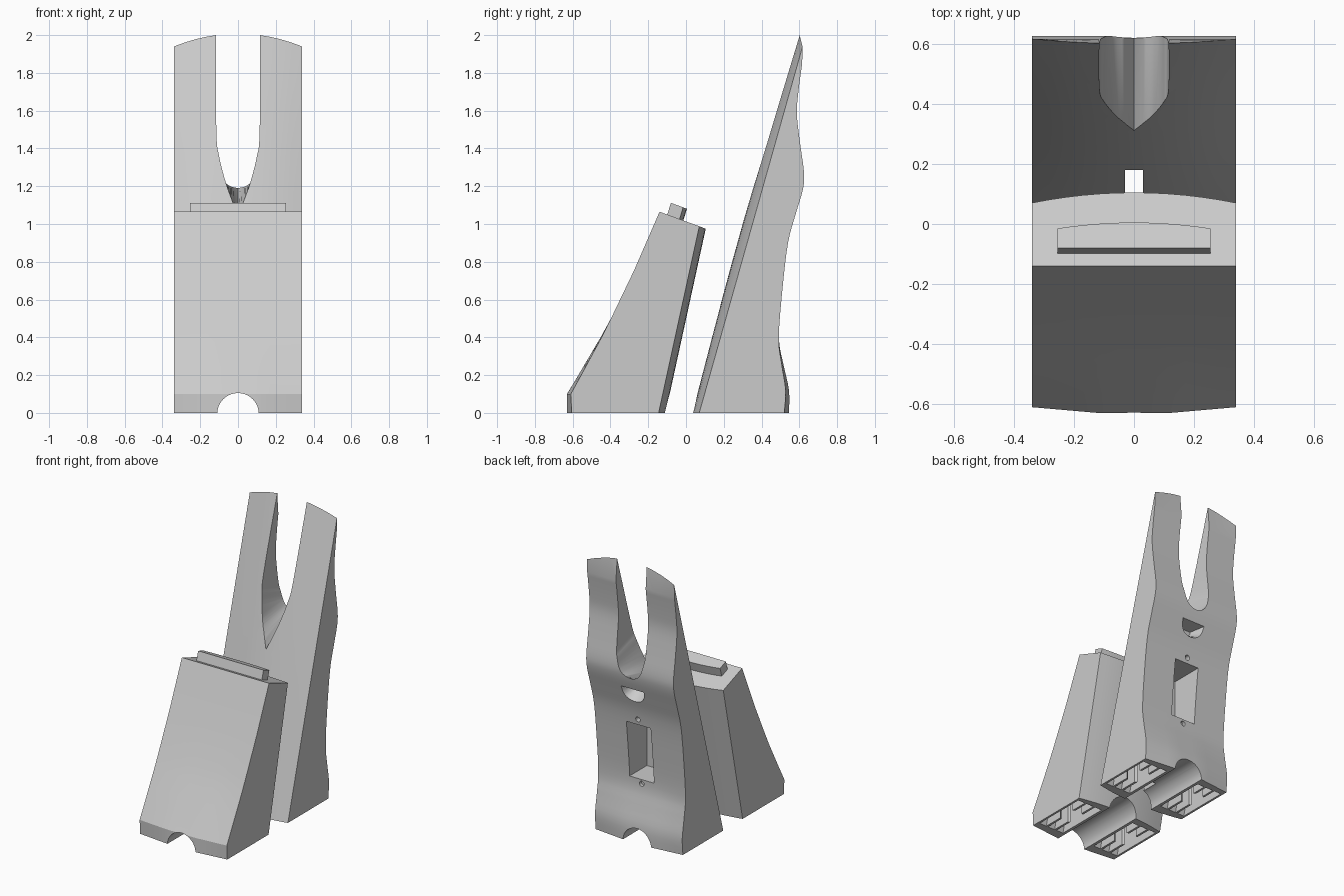
import bpy, bmesh, math
from mathutils import Matrix

cube = bpy.data.objects.get("Cube")
if cube:
    bpy.data.objects.remove(cube, do_unlink=True)

grey = bpy.data.materials.new("light_grey")
grey.use_nodes = True
COLOUR = (0.6, 0.6, 0.6, 1)
grey.diffuse_color = COLOUR
grey.node_tree.nodes["Principled BSDF"].inputs["Base Color"].default_value = COLOUR

HALF = 0.34
STATIONS = [HALF * s for s in (-1, -.83, -.66, -.5, -.324, -.16, 0, .16, .324, .5, .66, .83, 1)]


def finish(name, bm):
    bmesh.ops.recalc_face_normals(bm, faces=bm.faces)
    mesh = bpy.data.meshes.new(name)
    bm.to_mesh(mesh)
    bm.free()
    mesh.materials.append(grey)
    ob = bpy.data.objects.new(name, mesh)
    bpy.context.collection.objects.link(ob)
    return ob


def loft(name, rings):
    """Skin closed rings of points and cap both ends."""
    bm = bmesh.new()
    rows = [[bm.verts.new(p) for p in ring] for ring in rings]
    n = len(rows[0])
    for a, b in zip(rows, rows[1:]):
        for i in range(n):
            j = (i + 1) % n
            bm.faces.new((a[i], a[j], b[j], b[i]))
    bm.faces.new(rows[0])
    bm.faces.new(rows[-1])
    return finish(name, bm)


def box(name, x0, x1, y0, y1, z0, z1):
    ring = [(y0, z0), (y1, z0), (y1, z1), (y0, z1)]
    return loft(name, [[(x, y, z) for y, z in ring] for x in (x0, x1)])


def rod(name, centre, radius, depth, along_y=False, sides=40):
    bm = bmesh.new()
    turn = Matrix.Rotation(math.pi / 2 if along_y else 0, 4, 'X')
    bmesh.ops.create_cone(bm, cap_ends=True, segments=sides, radius1=radius, radius2=radius,
                          depth=depth, matrix=Matrix.Translation(centre) @ turn)
    return finish(name, bm)


def cut(target, cutters):
    for c in cutters:
        mod = target.modifiers.new("cut", 'BOOLEAN')
        mod.operation, mod.solver, mod.object = 'DIFFERENCE', 'EXACT', c
        c.hide_render = True
        bpy.context.view_layer.objects.active = target
        bpy.ops.object.modifier_apply(modifier=mod.name)
        bpy.data.objects.remove(c, do_unlink=True)


def smooth(ob):
    bpy.ops.object.select_all(action='DESELECT')
    ob.select_set(True)
    bpy.context.view_layer.objects.active = ob
    bpy.ops.object.shade_smooth_by_angle(angle=math.radians(30))


def curve(points, steps=4):
    """Smooth curve through the points."""
    pts = [points[0]] + points + [points[-1]]
    out = []
    for a, b, c, d in zip(pts, pts[1:], pts[2:], pts[3:]):
        for k in range(steps):
            t = k / steps
            out.append(tuple(q + t / 2 * (r - p + t * (2 * p - 5 * q + 4 * r - s + t * (3 * (q - r) + s - p)))
                             for p, q, r, s in zip(a, b, c, d)))
    return out + [points[-1]]


def foot_taper(x, z, reach):
    """Corners of the foot sweep inward away from a flat middle."""
    return 0.025 * max(0, (abs(x) - 0.11) / 0.23) * max(0, 1 - z / reach)


def underside(profile):
    """Ribbed hollows and round pockets on both sides of the cable tunnel."""
    mid = (profile[0][0] + profile[1][0]) / 2
    made = []
    for side in (1, -1):
        for x in (0.13, 0.2, 0.27):
            made.append(loft("hollow_cutter", [[(side * s, y, z) for y, z in profile]
                                               for s in (x, x + 0.055)]))
        made.append(rod("pocket_cutter", (side * 0.228, mid + 0.02, 0.1), 0.075, 0.3))
    return made


def tunnel():
    return rod("tunnel_cutter", (0, 0, -0.005), 0.11, 3, along_y=True)


# Tall forked rear stand
def stand_front(x, z):
    bulge = 0.036 + 0.016 * math.sin(math.pi * z / 2)
    return 0.07 + 0.282 * z - bulge * (1 - (x / HALF) ** 2)


stand_back = curve([(.545, 0), (.545, .12), (.515, .26), (.492, .4), (.51, .65), (.54, .9),
                    (.58, 1.05), (.618, 1.18), (.625, 1.27), (.605, 1.42), (.587, 1.58),
                    (.595, 1.7), (.615, 1.85)])


def stand_ring(x):
    tip = 2 - 0.068 * ((x / HALF) ** 2 - 0.114)
    front = [(x, stand_front(x, tip * k / 10), tip * k / 10) for k in range(11)]
    back = [(x, y - foot_taper(x, z, 0.4), z) for y, z in stand_back]
    return front + back[::-1]


stand = loft("rear_stand", [stand_ring(x) for x in STATIONS])


# Fork slot: rounded at the back, pointed at the front
def slot_ring(y, half):
    right = curve(half, 5)
    left = [(-x, z) for x, z in right[:0:-1]]
    return [(x, y, z) for x, z in right + left]


slot_back = [(0, 1.19), (.04, 1.2), (.075, 1.23), (.1, 1.3), (.115, 1.45), (.115, 2.2)]
slot_front = [(0, 1.04), (.034, 1.13), (.064, 1.22), (.1, 1.38), (.115, 1.55), (.115, 2.2)]
slot = loft("slot_cutter", [slot_ring(0.2, slot_front), slot_ring(0.33, slot_front),
                            slot_ring(0.62, slot_back), slot_ring(0.8, slot_back)])


# Finger scoop: flat top edge and round lower lip
def scoop_ring(y, width, top, bottom):
    arc = [math.pi * k / 12 for k in range(13)]
    return [(width * math.cos(a), y, top - (top - bottom) * math.sin(a) ** 0.7) for a in arc]


scoop = loft("scoop_cutter", [scoop_ring(0.49, 0.06, 1.1, 1.06), scoop_ring(0.64, 0.1, 1.11, 0.96)])

cut(stand, [slot, scoop, tunnel(),
            box("window_cutter", -.095, .095, .3, .7, .43, .83),
            box("passage_cutter", -.03, .03, .16, .4, .45, .56),
            box("groove_cutter", -.03, .03, -.1, .18, -.1, .56)]
    + [rod("screw_hole_cutter", (0, .55, z), .018, .16, True, 16) for z in (.87, .4)]
    + underside([(.1, -.05), (.49, -.05), (.45, .22), (.165, .22)]))
smooth(stand)

# Front wedge block
wedge_front = [(-.63, 0), (-.63, .1), (-.57, .2), (-.511, .3), (-.452, .4), (-.397, .5),
               (-.277, .75), (-.14, 1.065)]


def wedge_ring(x):
    front = [(x, y + foot_taper(x, z, 0.5), z) for y, z in wedge_front]
    foot = -0.145 + 0.037 * (1 - (x / HALF) ** 2)
    # Where the leaning back meets the sloping top
    top = (1.065 - 0.367 * (foot + 0.14)) / (1 + 0.367 * 0.218)
    back = [(x, foot + 0.218 * top * k / 6, top * k / 6) for k in range(6, -1, -1)]
    return front + back


wedge = loft("front_wedge", [wedge_ring(x) for x in STATIONS])
cut(wedge, [tunnel()] + underside([(-.57, -.05), (-.18, -.05), (-.13, .22), (-.5, .22)]))
smooth(wedge)


# Raised tab on the wedge, bowed along its back
def tab_ring(x):
    bow = 0.02 * (1 - (x / 0.255) ** 2)
    return [(x, -.105, 1.03), (x, -.08, 1.112), (x, -.015 + bow, 1.088 - bow * .367),
            (x, -.04 + bow, 1.006 - bow * .367)]


tab = loft("top_tab", [tab_ring(x * 0.75) for x in STATIONS])
smooth(tab)
